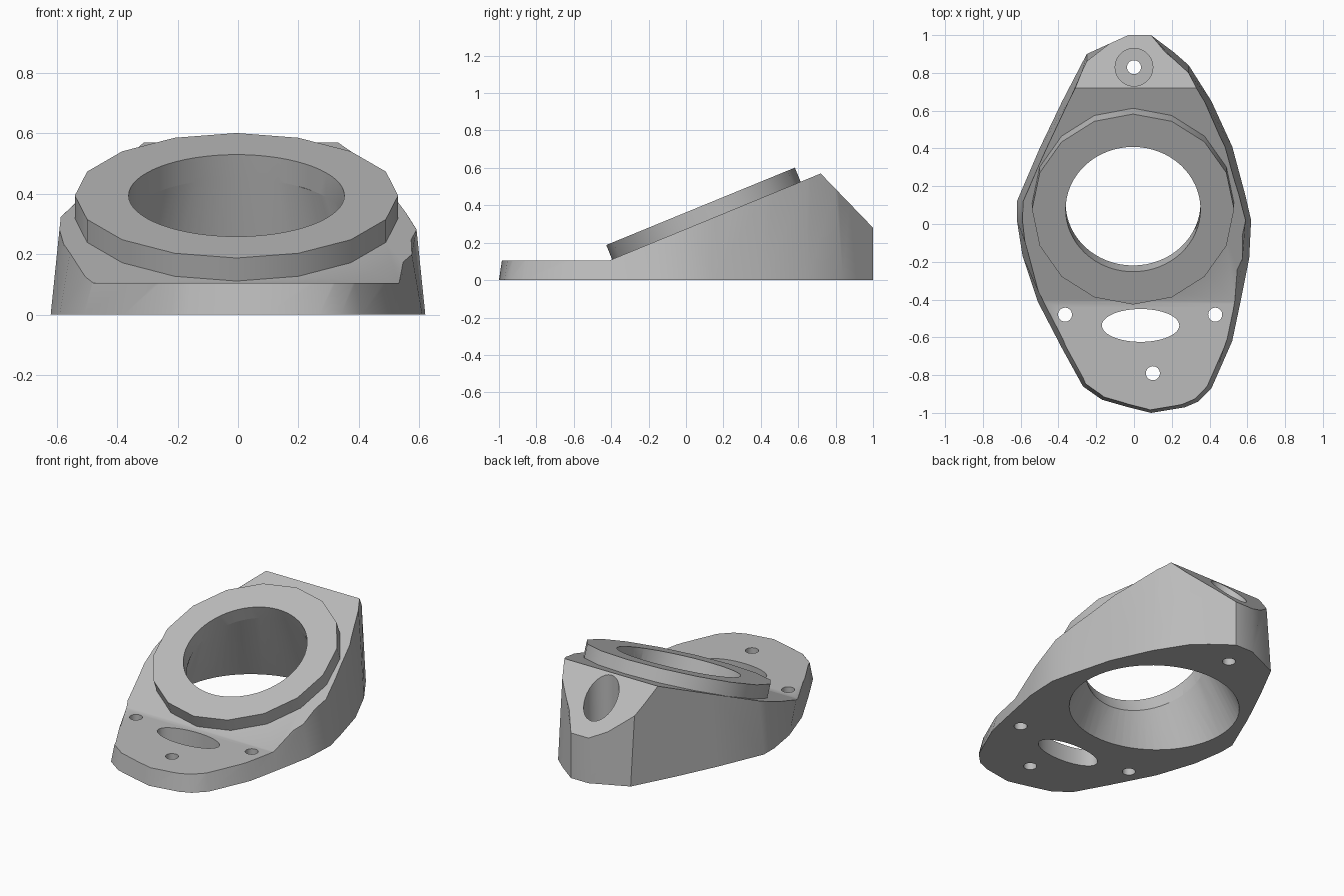
import bpy
import bmesh
import math
from mathutils import Matrix, Vector

if "Cube" in bpy.data.objects:
    bpy.data.objects.remove(bpy.data.objects["Cube"])

grey = bpy.data.materials.new("plain grey")
grey.use_nodes = True
COLOUR = (0.5, 0.5, 0.5, 1)
grey.diffuse_color = COLOUR
grey.node_tree.nodes["Principled BSDF"].inputs["Base Color"].default_value = COLOUR


def loft(name, lower, upper):
    """Closed solid between two rings with the same number of points."""
    bm = bmesh.new()
    a = [bm.verts.new(p) for p in lower]
    b = [bm.verts.new(p) for p in upper]
    bm.faces.new(a)
    bm.faces.new(b)
    for i in range(len(a)):
        j = (i + 1) % len(a)
        bm.faces.new((a[i], a[j], b[j], b[i]))
    bmesh.ops.recalc_face_normals(bm, faces=bm.faces)
    mesh = bpy.data.meshes.new(name)
    bm.to_mesh(mesh)
    bm.free()
    mesh.materials.append(grey)
    obj = bpy.data.objects.new(name, mesh)
    bpy.context.collection.objects.link(obj)
    return obj


def ring(rx, ry, n, matrix):
    turn = [math.tau * i / n for i in range(n)]
    return [matrix @ Vector((rx * math.cos(t), ry * math.sin(t), 0)) for t in turn]


def hole(name, x, y, rx, ry, z0=-0.1, n=32):
    """Upright cutter for a round or oval hole."""
    return loft(name, *[ring(rx, ry, n, Matrix.Translation((x, y, z))) for z in (z0, 0.9)])


def combine(target, tool, operation):
    """Apply a boolean and discard the tool."""
    mod = target.modifiers.new(operation, 'BOOLEAN')
    mod.operation = operation
    mod.solver = 'EXACT'
    mod.object = tool
    bpy.context.view_layer.update()
    graph = bpy.context.evaluated_depsgraph_get()
    result = bpy.data.meshes.new_from_object(target.evaluated_get(graph))
    target.modifiers.clear()
    target.data = result
    bpy.data.objects.remove(tool)


# Tapered body from the foot outline
outline = [(-0.03, 1), (0.09, 1), (0.21, 0.91), (0.29, 0.84), (0.41, 0.65),
           (0.52, 0.41), (0.59, 0.15), (0.62, 0.02), (0.61, -0.18), (0.56, -0.43),
           (0.52, -0.62), (0.41, -0.87), (0.34, -0.94), (0.27, -0.97), (0.09, -1),
           (-0.03, -0.97), (-0.17, -0.93), (-0.27, -0.86), (-0.38, -0.66),
           (-0.51, -0.41), (-0.59, -0.17), (-0.62, 0.02), (-0.62, 0.12),
           (-0.5, 0.4), (-0.38, 0.65), (-0.25, 0.9)]


def tapered(x, y):
    if y > 0.95:
        return (x, y, 0.6)
    if y > 0.8:
        return (x, y * 0.94, 0.6)
    if y > 0:
        return (x * 0.9, y, 0.6)
    if y > -0.3:
        return (x * 0.83, y, 0.6)
    return (x * 0.7, y * 0.91, 0.6)


body = loft("tilted_mount_body", [(x, y, 0) for x, y in outline],
            [tapered(x, y) for x, y in outline])

# Side profile: flat front plate, rising ramp, falling back
profile = [(-1.2, -0.1), (-1.2, 0.105), (-0.41, 0.105), (0.72, 0.57), (1.2, 0.073), (1.2, -0.1)]
combine(body, loft("side_profile", *[[(x, y, z) for y, z in profile] for x in (-1, 1)]),
        'INTERSECT')

# Sixteen-sided flange on the ramp
tilt = Matrix.Translation((-0.005, 0.107, 0.323)) @ Matrix.Rotation(math.radians(22.3), 4, 'X')


def lifted(h):
    return tilt @ Matrix.Translation((0, 0, h))


combine(body, loft("flange", ring(0.535, 0.545, 16, lifted(-0.006)),
                   ring(0.535, 0.545, 16, lifted(0.077))), 'UNION')

# Straight bore through the flange, flaring out towards the foot
combine(body, loft("bore", ring(0.357, 0.357, 64, lifted(-0.02)),
                   ring(0.357, 0.357, 64, lifted(0.2))), 'DIFFERENCE')
combine(body, loft("flare", ring(0.485, 0.47, 64, Matrix.Translation((-0.01, 0.165, -0.001))),
                   ring(0.357, 0.357, 64, lifted(-0.01))), 'DIFFERENCE')

# Screw holes, oval slot and the counterbore at the back
for x, y in ((-0.365, -0.48), (0.43, -0.48), (0.1, -0.79), (0, 0.83)):
    combine(body, hole("screw_hole", x, y, 0.037, 0.037), 'DIFFERENCE')
combine(body, hole("oval_slot", 0.035, -0.537, 0.205, 0.087, n=48), 'DIFFERENCE')
combine(body, hole("counterbore", 0, 0.83, 0.1, 0.1, z0=0.105), 'DIFFERENCE')

bpy.ops.object.select_all(action='DESELECT')
body.select_set(True)
bpy.context.view_layer.objects.active = body
bpy.ops.object.shade_smooth_by_angle(angle=math.radians(30))
